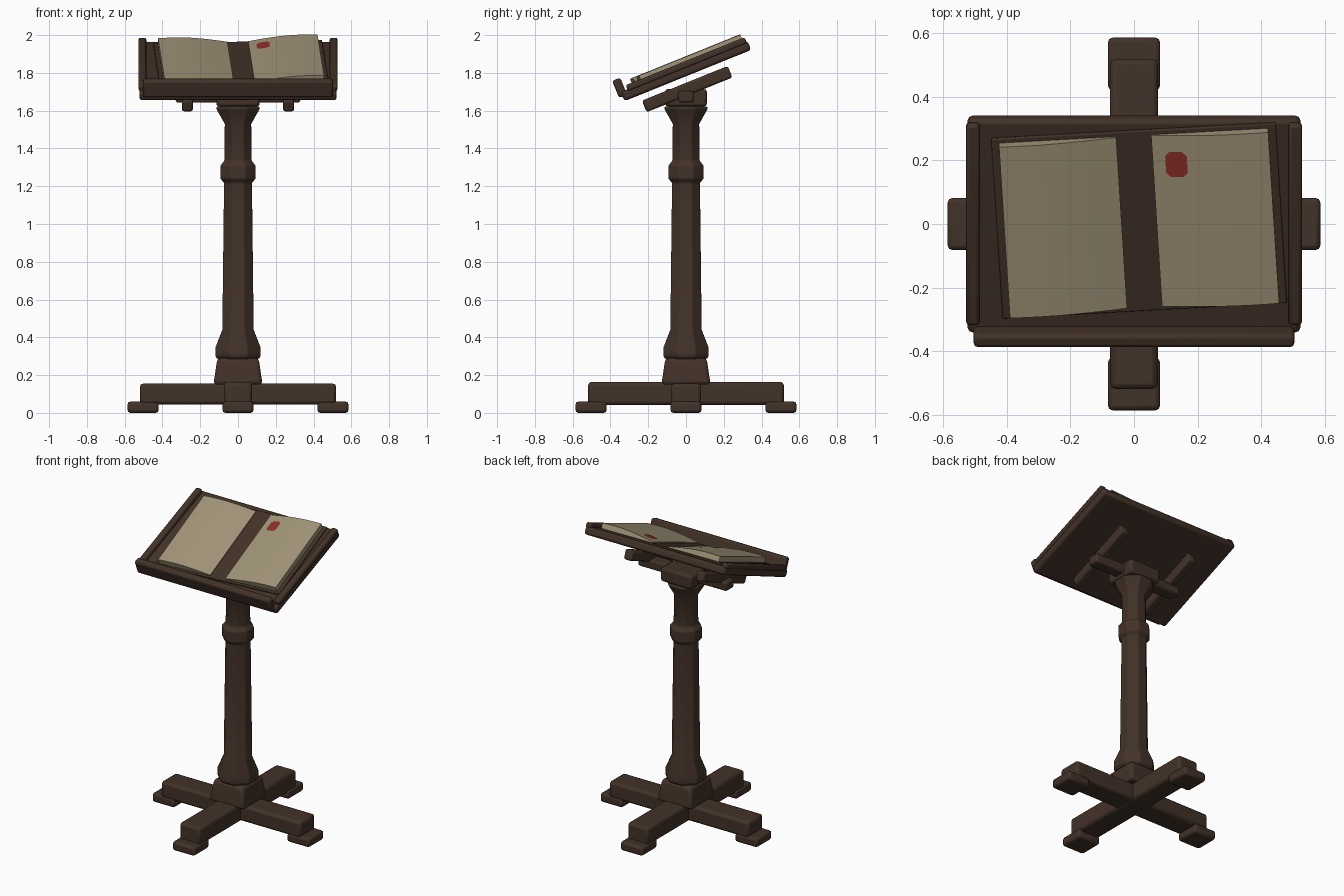
import bpy, bmesh, math
from mathutils import Matrix

if "Cube" in bpy.data.objects:
    bpy.data.objects.remove(bpy.data.objects["Cube"])


def material(name, rgb):
    m = bpy.data.materials.new(name)
    m.use_nodes = True
    m.diffuse_color = (*rgb, 1)
    m.node_tree.nodes["Principled BSDF"].inputs["Base Color"].default_value = (*rgb, 1)
    return m


WOOD = material("dark wood", (0.055, 0.032, 0.021))
PAPER = material("aged paper", (0.36, 0.30, 0.19))
RED = material("red ribbon", (0.27, 0.03, 0.022))

# Sloped frame of the desk, and the slightly turned book lying on it
DESK = Matrix.Translation((0, 0, 1.81)) @ Matrix.Rotation(math.radians(22), 4, "X")
BOOK = DESK @ Matrix.Translation((0.016, 0.024, 0)) @ Matrix.Rotation(math.radians(3.4), 4, "Z")


def finish(bm, name, mat, frame=Matrix(), bevel=0.0):
    bmesh.ops.recalc_face_normals(bm, faces=bm.faces)
    me = bpy.data.meshes.new(name)
    bm.to_mesh(me)
    bm.free()
    me.materials.append(mat)
    ob = bpy.data.objects.new(name, me)
    bpy.context.collection.objects.link(ob)
    ob.matrix_world = frame
    if bevel:
        mod = ob.modifiers.new("Bevel", "BEVEL")
        mod.width, mod.segments = bevel, 2
    bpy.ops.object.select_all(action="DESELECT")
    ob.select_set(True)
    bpy.context.view_layer.objects.active = ob
    bpy.ops.object.shade_smooth_by_angle(angle=math.radians(30))
    return ob


def box(name, x, y, z, frame=Matrix(), bevel=0.012, mat=WOOD, taper=1.0):
    """Box between (min, max) pairs; taper scales the top."""
    bm = bmesh.new()
    bmesh.ops.create_cube(bm, size=1)
    for v in bm.verts:
        k = taper if v.co.z > 0 else 1
        v.co = [(a + b) / 2 + c * (b - a) * s
                for (a, b), c, s in zip((x, y, z), v.co, (k, k, 1))]
    return finish(bm, name, mat, frame, bevel)


def turned(name, profile, sides=8):
    """Faceted column from (apothem, height) pairs, a flat face to the front."""
    bm = bmesh.new()
    rings = []
    for r, z in profile:
        r /= math.cos(math.pi / sides)
        rings.append([bm.verts.new((r * math.cos(a), r * math.sin(a), z))
                      for a in ((i + 0.5) * math.tau / sides for i in range(sides))])
    for lo, hi in zip(rings, rings[1:]):
        for i in range(sides):
            j = (i + 1) % sides
            bm.faces.new((lo[i], lo[j], hi[j], hi[i]))
    bm.faces.new(rings[0])
    bm.faces.new(rings[-1])
    return finish(bm, name, WOOD, bevel=0.005)


# Crossed base with a foot pad under each end
box("base_beam_side", (-0.52, 0.52), (-0.08, 0.08), (0.045, 0.155), bevel=0.018)
box("base_beam_front", (-0.075, 0.075), (-0.518, 0.518), (0.042, 0.164), bevel=0.018)
for i, side in enumerate(("left", "back", "right", "front")):
    box(side + "_foot", (0.42, 0.585), (-0.082, 0.082), (0, 0.06),
        Matrix.Rotation(i * math.pi / 2, 4, "Z"), 0.015)
box("plinth", (-0.13, 0.13), (-0.13, 0.13), (0.15, 0.29), bevel=0.018, taper=0.84)

# Column
turned("column", [(0.108, 0.285), (0.12, 0.3), (0.12, 0.345), (0.083, 0.44),
                  (0.074, 1.2), (0.074, 1.218), (0.093, 1.24), (0.093, 1.31),
                  (0.072, 1.335), (0.07, 1.53), (0.115, 1.61), (0.112, 1.622)])

# Support under the desk
box("cap_block", (-0.115, 0.115), (-0.11, 0.11), (1.622, 1.715), bevel=0.015)
box("cross_bar", (-0.33, 0.33), (-0.042, 0.042), (1.643, 1.705))
for side, s in (("left", 1), ("right", -1)):
    c = s * 0.268
    box(side + "_support_rail", (c - 0.029, c + 0.029), (-0.275, 0.215), (-0.124, -0.058), DESK)

# Desk board with side rails and a front lip
box("desk_board", (-0.522, 0.522), (-0.362, 0.362), (-0.026, 0.026), DESK, 0.015)
for side, s in (("left", 1), ("right", -1)):
    c = s * 0.506
    box(side + "_side_rail", (c - 0.021, c + 0.021), (-0.325, 0.354), (0.015, 0.05), DESK, 0.01)
box("front_lip", (-0.503, 0.503), (-0.382, -0.336), (0.0, 0.098), DESK, 0.013)

# Open book
COVER_TOP, GAP, PAGE_W, PAGE_L = 0.036, 0.055, 0.368, 0.29
box("book_cover", (-0.447, 0.447), (-0.305, 0.305), (0.022, COVER_TOP), BOOK, 0.004)


def page_height(s):
    """Height of the paper a distance s out from the inner edge."""
    t = s / PAGE_W
    return COVER_TOP + 0.006 + 0.031 * math.sin(min(t * 1.3, 1.15 + 0.1 * t) * math.pi / 2)


def pages(name, side, steps=14):
    bm = bmesh.new()
    low, top = [], []
    for i in range(steps + 1):
        s = PAGE_W * i / steps
        for row, z in ((low, COVER_TOP - 0.002), (top, page_height(s))):
            row.append([bm.verts.new((side * (GAP + s), y, z)) for y in (-PAGE_L, PAGE_L)])
    for i in range(steps):
        a, b, c, d = low[i], low[i + 1], top[i + 1], top[i]
        bm.faces.new((d[0], c[0], c[1], d[1]))
        bm.faces.new((a[0], b[0], b[1], a[1]))
        for k in (0, 1):
            bm.faces.new((a[k], b[k], c[k], d[k]))
    for i in (0, steps):
        bm.faces.new((low[i][0], low[i][1], top[i][1], top[i][0]))
    finish(bm, name, PAPER, BOOK)


pages("left_pages", 1)
pages("right_pages", -1)

# Red mark lying on the left page
bm = bmesh.new()
columns = []
for ds, half in ((-0.034, 0.028), (-0.02, 0.042), (0, 0.042), (0.02, 0.042), (0.034, 0.028)):
    s = 0.074 + ds
    columns.append([bm.verts.new((GAP + s, 0.193 + y, page_height(s) + 0.003))
                    for y in (-half, half)])
for a, b in zip(columns, columns[1:]):
    bm.faces.new((a[0], b[0], b[1], a[1]))
finish(bm, "red_mark", RED, BOOK)
